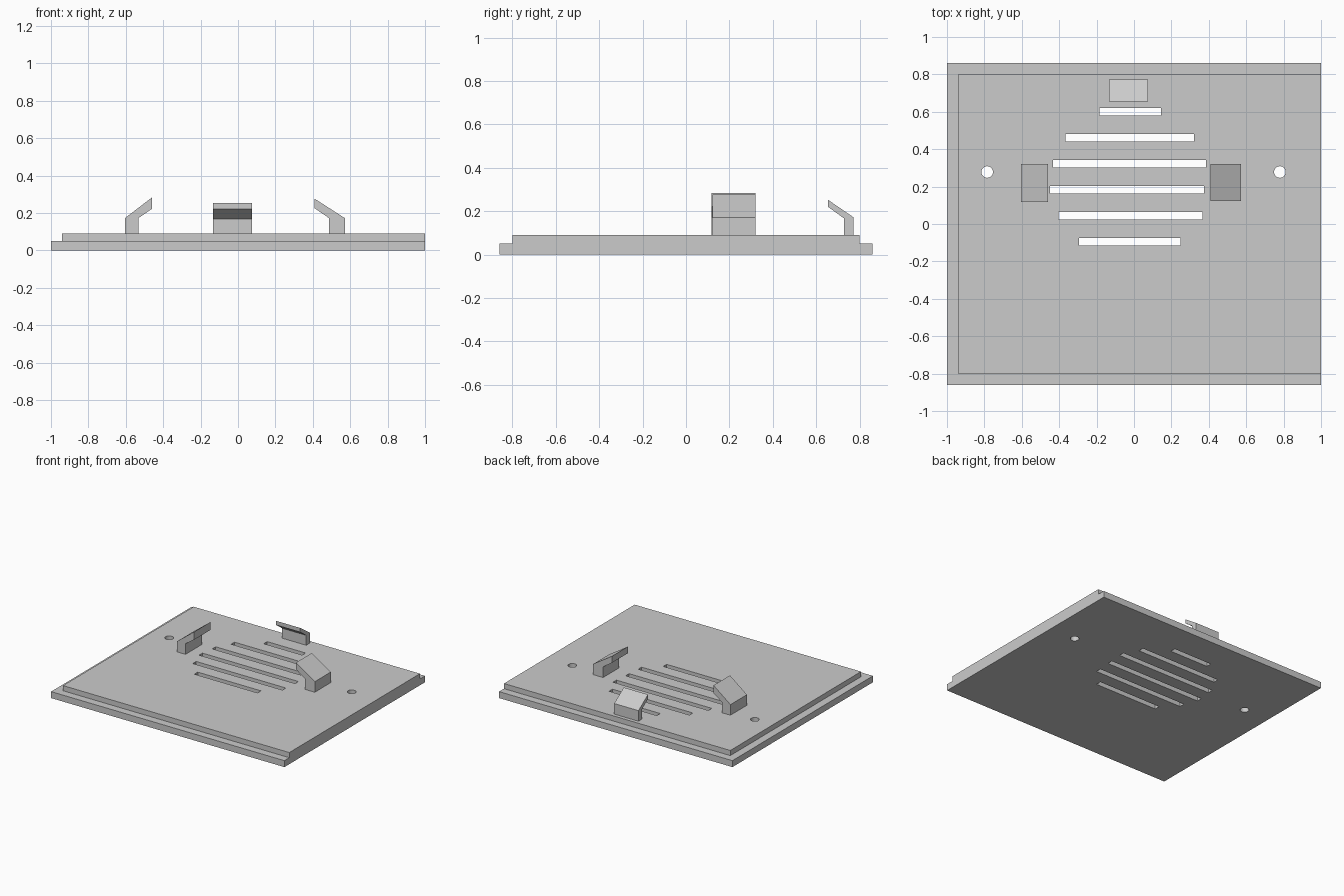
import bpy, bmesh, math
from mathutils import Vector

if "Cube" in bpy.data.objects:
    bpy.data.objects.remove(bpy.data.objects["Cube"], do_unlink=True)

grey = bpy.data.materials.new("plain grey")
grey.use_nodes = True
colour = (0.6, 0.6, 0.6, 1)
grey.diffuse_color = colour
grey.node_tree.nodes["Principled BSDF"].inputs["Base Color"].default_value = colour


def make(name, bm):
    bmesh.ops.recalc_face_normals(bm, faces=bm.faces)
    mesh = bpy.data.meshes.new(name)
    bm.to_mesh(mesh)
    bm.free()
    mesh.materials.append(grey)
    obj = bpy.data.objects.new(name, mesh)
    bpy.context.collection.objects.link(obj)
    return obj


def box(name, x, y, z):
    bm = bmesh.new()
    bmesh.ops.create_cube(bm, size=1)
    for v in bm.verts:
        v.co = [r[0] if c < 0 else r[1] for c, r in zip(v.co, (x, y, z))]
    return make(name, bm)


def rod(name, x, y, radius):
    bm = bmesh.new()
    bmesh.ops.create_cone(bm, cap_ends=True, segments=32, radius1=radius,
                          radius2=radius, depth=1)
    bmesh.ops.translate(bm, verts=bm.verts, vec=(x, y, 0))
    return make(name, bm)


def prism(name, points, push):
    """Extrude a closed outline along the push vector."""
    bm = bmesh.new()
    face = bm.faces.new([bm.verts.new(p) for p in points])
    out = bmesh.ops.extrude_face_region(bm, geom=[face])
    bmesh.ops.translate(bm, vec=push,
                        verts=[g for g in out["geom"] if isinstance(g, bmesh.types.BMVert)])
    return make(name, bm)


# Plate, with a rebate along three edges
STEP, TOP = 0.05, 0.09
plate = box("plate", (-1, 1), (-0.86, 0.86), (0, TOP))
cutters = [
    box("rebate_front", (-1.2, 1.2), (-1, -0.8), (STEP, 0.3)),
    box("rebate_back", (-1.2, 1.2), (0.8, 1), (STEP, 0.3)),
    box("rebate_side", (-1.2, -0.94), (-1.1, 1.1), (STEP, 0.3)),
]

# Vent slots, back to front, and two screw holes
slots = [(-0.185, 0.145), (-0.367, 0.322), (-0.432, 0.386),
         (-0.448, 0.375), (-0.404, 0.365), (-0.293, 0.248)]
for i, span in enumerate(slots):
    y = 0.6 - i * 0.139
    cutters.append(box("slot_cutter", span, (y - 0.021, y + 0.021), (-0.3, 0.3)))
for x in (-0.785, 0.78):
    cutters.append(rod("hole_cutter", x, 0.278, 0.031))

for cutter in cutters:
    mod = plate.modifiers.new("cut", "BOOLEAN")
    mod.operation = "DIFFERENCE"
    mod.solver = "EXACT"
    mod.object = cutter
bpy.context.view_layer.update()
cut = bpy.data.meshes.new_from_object(
    plate.evaluated_get(bpy.context.evaluated_depsgraph_get()))
plate.modifiers.clear()
plate.data = cut
for cutter in cutters:
    bpy.data.objects.remove(cutter, do_unlink=True)


# Bent clips: upright post with a lip leaning inward
def outline(outer, inner, tip, bend, low, high):
    return [(outer, TOP), (inner, TOP), (inner, bend), (tip, low), (tip, high), (outer, 0.172)]


right = outline(-0.605, -0.533, -0.46, 0.172, 0.222, 0.283)
left = outline(0.572, 0.487, 0.41, 0.172, 0.225, 0.276)
back = outline(0.772, 0.728, 0.655, 0.167, 0.22, 0.252)
prism("right_clip", [(a, 0.118, z) for a, z in right], Vector((0, 0.202, 0)))
prism("left_clip", [(a, 0.123, z) for a, z in left], Vector((0, 0.197, 0)))
prism("back_clip", [(-0.133, a, z) for a, z in back], Vector((0.208, 0, 0)))
